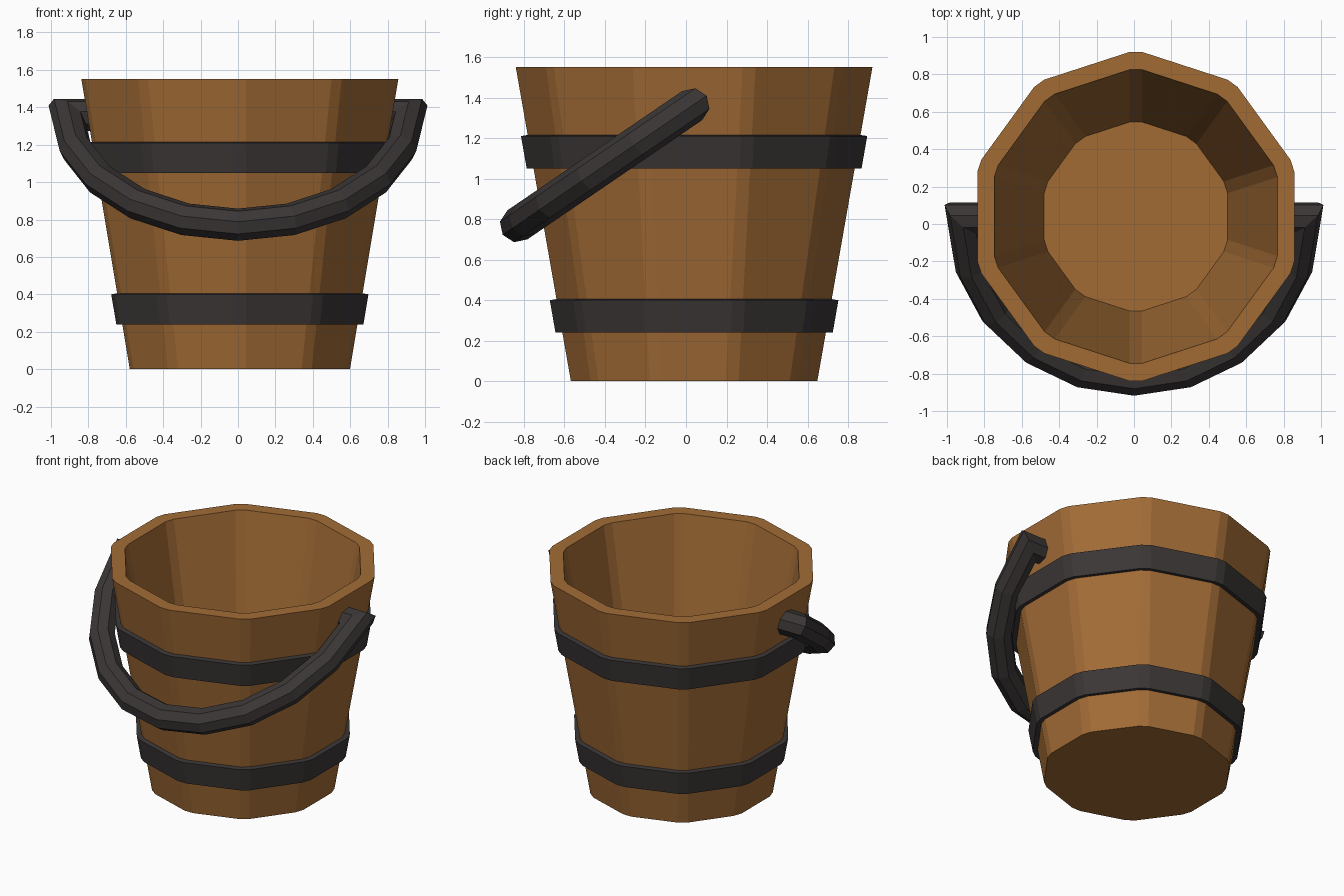
import bpy, math
from mathutils import Vector

if "Cube" in bpy.data.objects:
    bpy.data.objects.remove(bpy.data.objects["Cube"])

CX, CY = 0.01, 0.04          # bucket axis
SIDES, CHAMFER = 10, 0.035


def material(name, rgb):
    m = bpy.data.materials.new(name)
    m.diffuse_color = (*rgb, 1)
    m.use_nodes = True
    m.node_tree.nodes["Principled BSDF"].inputs["Base Color"].default_value = m.diffuse_color
    return m


wood = material("warm wood", (0.36, 0.148, 0.036))
iron = material("dark iron", (0.044, 0.037, 0.037))


def make(name, rings, mat, closed=False):
    """Bridge equal rings of points into a tube; cap the ends or close the loop."""
    n, count = len(rings[0]), len(rings)
    verts = [p for ring in rings for p in ring]
    faces = []
    for r in range(count if closed else count - 1):
        a, b = r * n, ((r + 1) % count) * n
        for i in range(n):
            j = (i + 1) % n
            faces.append((a + i, a + j, b + j, b + i))
    if not closed:
        faces.append(tuple(reversed(range(n))))
        faces.append(tuple(range((count - 1) * n, count * n)))
    mesh = bpy.data.meshes.new(name)
    mesh.from_pydata(verts, [], faces)
    mesh.materials.append(mat)
    obj = bpy.data.objects.new(name, mesh)
    bpy.context.collection.objects.link(obj)
    return obj


def stave_ring(half_depth, z):
    """Ten-sided ring with a small chamfer at each corner."""
    radius = half_depth + CHAMFER * math.sin(math.pi / SIDES)
    corners = [Vector((CX + radius * math.cos(a), CY + radius * math.sin(a), z))
               for a in (math.pi / 2 + k * math.tau / SIDES for k in range(SIDES))]
    pts = []
    for k, c in enumerate(corners):
        for other in (corners[k - 1], corners[(k + 1) % SIDES]):
            pts.append(c + (other - c).normalized() * CHAMFER)
    return pts


def wall(z):
    return 0.608 + (0.88 - 0.608) * z / 1.55


# Bucket: outside, rim, inside and floor
make("bucket", [stave_ring(wall(0), 0), stave_ring(wall(1.55), 1.55),
                stave_ring(0.785, 1.55), stave_ring(0.505, 0.08)], wood)

# Hoops following the sloped wall
for name, low, high in (("lower_hoop", 0.24, 0.40), ("upper_hoop", 1.05, 1.21)):
    make(name, [stave_ring(wall(low) + 0.034, low), stave_ring(wall(high) + 0.034, high),
                stave_ring(wall(high) - 0.01, high + 0.007),
                stave_ring(wall(low) - 0.01, low + 0.007)], iron, closed=True)

# Handle: pegs plus a ten-segment arc in a tilted plane, eight-sided section
PIVOT = Vector((0, 0.03, 1.36))
U = Vector((1, 0, 0))
V = Vector((0, -0.862, -0.588)).normalized()
N = U.cross(V)
SPAN, DROP, TUBE = 0.913, 1.043, 0.087
path = [(-0.78, 0)]
for k in range(11):
    t = math.radians(-90 + 18 * k)
    path.append((SPAN * math.sin(t), DROP * math.cos(t)))
path.append((0.78, 0))
path = [Vector(p) for p in path]

rings = []
for i, p in enumerate(path):
    before = (p - path[i - 1]).normalized() if i else None
    after = (path[i + 1] - p).normalized() if i < len(path) - 1 else None
    before, after = before or after, after or before
    tangent = (before + after).normalized()
    side = Vector((-tangent.y, tangent.x)) / tangent.dot(after)   # mitred joint
    centre = PIVOT + U * p.x + V * p.y
    across = U * side.x + V * side.y
    rings.append([centre + TUBE * (across * math.cos(a) + N * math.sin(a))
                  for a in (k * math.tau / 8 for k in range(8))])
make("handle", rings, iron)

# Consistent outward faces
import bmesh
for obj in bpy.context.collection.objects:
    bm = bmesh.new()
    bm.from_mesh(obj.data)
    bmesh.ops.recalc_face_normals(bm, faces=bm.faces)
    bm.to_mesh(obj.data)
    bm.free()
